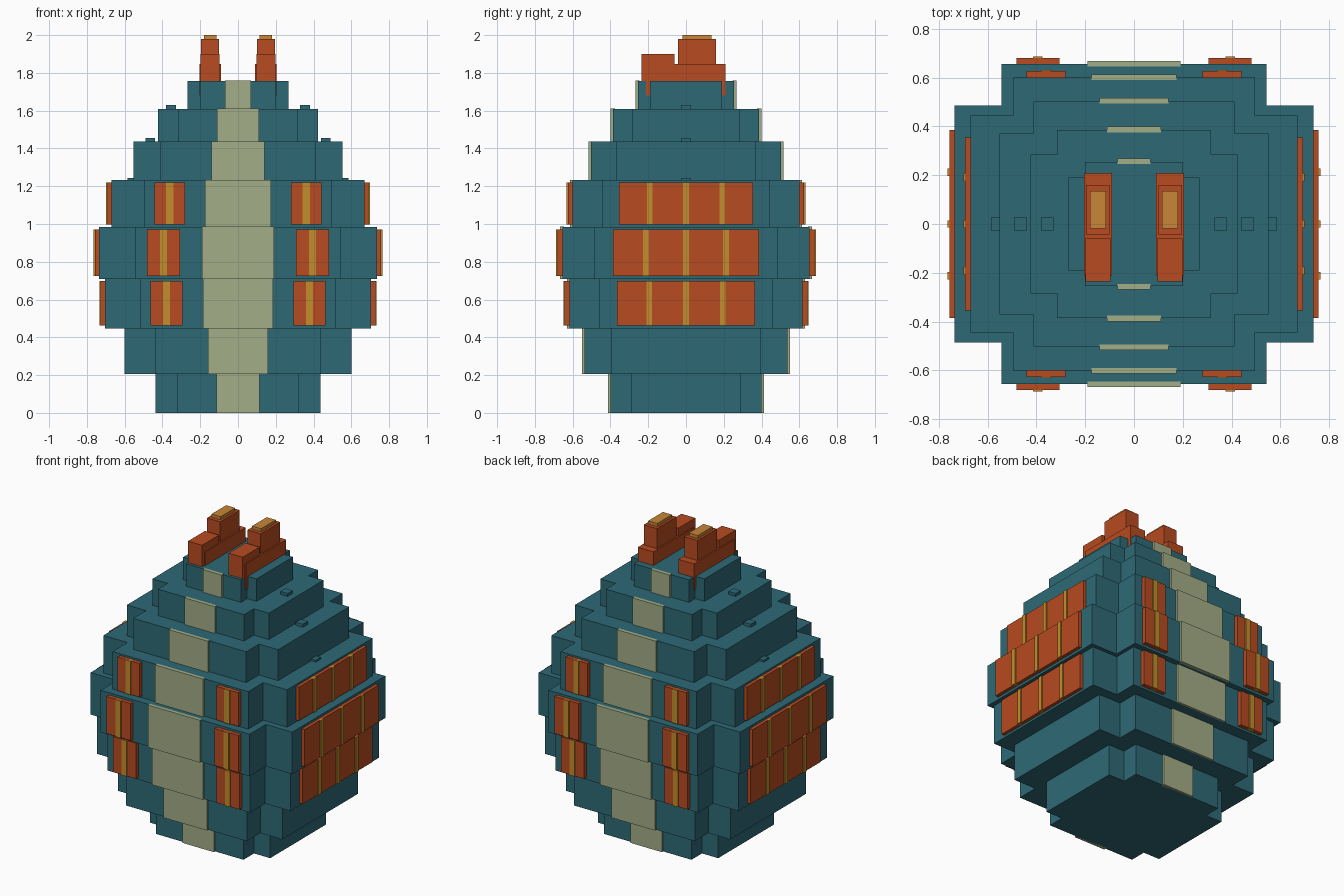
import bpy, bmesh

if "Cube" in bpy.data.objects:
    bpy.data.objects.remove(bpy.data.objects["Cube"])


def material(name, rgb):
    m = bpy.data.materials.new(name)
    m.diffuse_color = (*rgb, 1)
    m.use_nodes = True
    m.node_tree.nodes["Principled BSDF"].inputs["Base Color"].default_value = m.diffuse_color
    return m


TEAL = material("teal", (0.027, 0.142, 0.181))
SAGE = material("sage", (0.365, 0.423, 0.238))
RUST = material("rust", (0.479, 0.070, 0.015))
MUSTARD = material("mustard", (0.54, 0.27, 0.025))
AMBER = material("amber", (0.578, 0.238, 0.038))


def prism(name, outline, z0, z1, mat):
    """Extrude a flat outline from z0 to z1."""
    bm = bmesh.new()
    face = bm.faces.new([bm.verts.new((x, y, z0)) for x, y in outline])
    top = bmesh.ops.extrude_face_region(bm, geom=[face])["geom"]
    for v in top:
        if isinstance(v, bmesh.types.BMVert):
            v.co.z = z1
    bmesh.ops.recalc_face_normals(bm, faces=bm.faces)
    mesh = bpy.data.meshes.new(name)
    bm.to_mesh(mesh)
    bm.free()
    mesh.materials.append(mat)
    ob = bpy.data.objects.new(name, mesh)
    bpy.context.collection.objects.link(ob)
    return ob


def box(name, x0, x1, y0, y1, z0, z1, mat):
    return prism(name, [(x0, y0), (x1, y0), (x1, y1), (x0, y1)], z0, z1, mat)


def span(sign, a, b):
    """Order a mirrored interval."""
    return sorted((sign * a, sign * b))


# Tiers: z0, z1, outer x, inner x, outer y, inner y, stripe half width
tiers = [
    (0.00, 0.207, 0.438, 0.32, 0.40, 0.29, 0.114),
    (0.207, 0.447, 0.60, 0.44, 0.537, 0.395, 0.158),
    (0.447, 0.708, 0.705, 0.52, 0.617, 0.46, 0.185),
    (0.708, 0.985, 0.735, 0.543, 0.655, 0.485, 0.19),
    (0.985, 1.232, 0.67, 0.495, 0.60, 0.445, 0.175),
    (1.232, 1.436, 0.552, 0.412, 0.503, 0.37, 0.141),
    (1.436, 1.61, 0.424, 0.315, 0.386, 0.285, 0.11),
    (1.61, 1.758, 0.268, 0.20, 0.255, 0.19, 0.068),
]
for i, (z0, z1, X, x, Y, y, w) in enumerate(tiers):
    # Cross-shaped slab with notched corners
    q = [(X, y), (x, y), (x, Y)]
    outline = (q + [(-a, b) for a, b in reversed(q)]
               + [(-a, -b) for a, b in q] + [(a, -b) for a, b in reversed(q)])
    prism(f"tier_{i}", outline, z0, z1, TEAL)
    # Central stripe on front and back
    for s in (-1, 1):
        box(f"stripe_{i}", -w, w, *span(s, Y - 0.01, Y + 0.013),
            z0, z1 + 0.002, SAGE)

# Studs on the upper ledges
for x, z, h in [(0.56, 1.232, 0.012), (0.465, 1.436, 0.02), (0.355, 1.61, 0.02)]:
    for s in (-1, 1):
        box("ledge_stud", *span(s, x - 0.026, x + 0.026), -0.026, 0.026,
            z - 0.01, z + h, TEAL)

# Panels: tier, z0, z1, front centre, front half width, side half width, bar spacing
panels = [
    (2, 0.462, 0.697, 0.378, 0.084, 0.364, 0.195),
    (3, 0.725, 0.97, 0.394, 0.088, 0.386, 0.212),
    (4, 0.998, 1.22, 0.361, 0.08, 0.354, 0.192),
]
for tier, z0, z1, c, hw, sw, gap in panels:
    X, Y = tiers[tier][2], tiers[tier][4]
    for s in (-1, 1):
        # Side panel with three bars
        box("side_panel", *span(s, X - 0.005, X + 0.022), -sw, sw, z0, z1, RUST)
        for k in (-1, 0, 1):
            box("side_panel_bar", *span(s, X, X + 0.029),
                k * gap - 0.015, k * gap + 0.015, z0, z1, MUSTARD)
        # Pairs of panels with one bar on front and back
        for t in (-1, 1):
            box("face_panel", *span(t, c - hw, c + hw),
                *span(s, Y - 0.005, Y + 0.026), z0, z1, RUST)
            box("face_panel_bar", *span(t, c - 0.019, c + 0.019),
                *span(s, Y, Y + 0.032), z0, z1, MUSTARD)

# Twin stepped horns on the summit
for s in (-1, 1):
    def horn(name, half, y0, y1, z0, z1, mat):
        box(name, *span(s, 0.148 - half, 0.148 + half), y0, y1, z0, z1, mat)

    horn("horn_base", 0.057, -0.212, 0.21, 1.68, 1.848, RUST)
    horn("horn_front_block", 0.051, -0.236, -0.06, 1.758, 1.90, RUST)
    horn("horn_tall_block", 0.048, -0.043, 0.16, 1.80, 1.98, RUST)
    horn("horn_cap", 0.033, -0.018, 0.135, 1.97, 2.00, AMBER)
